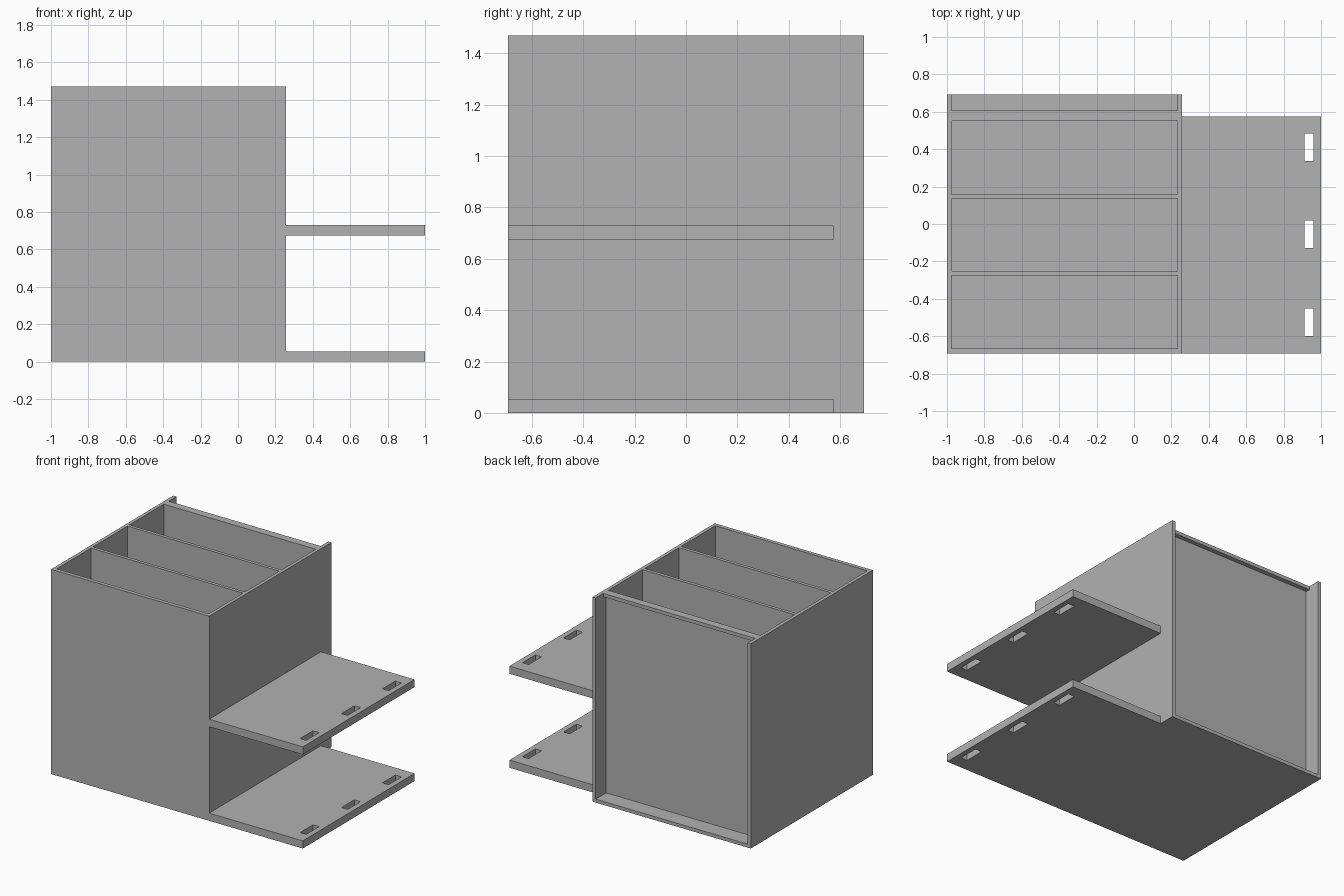
import bpy
import bmesh

if "Cube" in bpy.data.objects:
    bpy.data.objects.remove(bpy.data.objects["Cube"], do_unlink=True)

# Single grey material
GREY = 0.445
grey = bpy.data.materials.new("plain grey")
grey.use_nodes = True
grey.diffuse_color = (GREY, GREY, GREY, 1)
grey.node_tree.nodes["Principled BSDF"].inputs["Base Color"].default_value = (GREY, GREY, GREY, 1)


def box(name, xs, ys, zs):
    """Box spanning the given ranges on each axis."""
    bm = bmesh.new()
    bmesh.ops.create_cube(bm, size=1)
    for v in bm.verts:
        v.co = [r[0] if c < 0 else r[1] for c, r in zip(v.co, (xs, ys, zs))]
    mesh = bpy.data.meshes.new(name)
    bm.to_mesh(mesh)
    bm.free()
    mesh.materials.append(grey)
    obj = bpy.data.objects.new(name, mesh)
    bpy.context.collection.objects.link(obj)
    return obj


def cut(target, xs, ys, zs):
    """Subtract a box from the target and discard the cutter."""
    cutter = box("cutter", xs, ys, zs)
    cutter.hide_render = True
    mod = target.modifiers.new("cut", "BOOLEAN")
    mod.operation = "DIFFERENCE"
    mod.solver = "EXACT"
    mod.object = cutter
    bpy.context.view_layer.objects.active = target
    bpy.ops.object.modifier_apply(modifier=mod.name)
    mesh = cutter.data
    bpy.data.objects.remove(cutter, do_unlink=True)
    bpy.data.meshes.remove(mesh)


WALL = 0.025
LEFT, RIGHT = -1.0, 0.257
FRONT, BACK, TOP = -0.693, 0.693, 1.47
PANEL = 0.575
inner = (LEFT + WALL, RIGHT - WALL)

# Cabinet body with three deep pockets open at the top
body = box("cabinet_body", (LEFT, RIGHT), (FRONT, BACK), (0, TOP))
for y in (-0.665, -0.252, 0.161):
    cut(body, inner, (y, y + 0.389), (WALL, TOP + 0.1))

# Back recess, leaving a small lip along its top
cut(body, inner, (PANEL, BACK + 0.1), (WALL, TOP - WALL))
cut(body, inner, (PANEL + 0.032, BACK + 0.1), (TOP - 0.1, TOP + 0.1))

# Two side shelves, each with three slots along the outer edge
for name, z in (("lower_shelf", 0), ("upper_shelf", 0.675)):
    shelf = box(name, (RIGHT, 1), (FRONT, PANEL), (z, z + 0.055))
    for y in (-0.525, -0.055, 0.41):
        cut(shelf, (0.912, 0.961), (y - 0.073, y + 0.073), (z - 0.1, z + 0.2))
